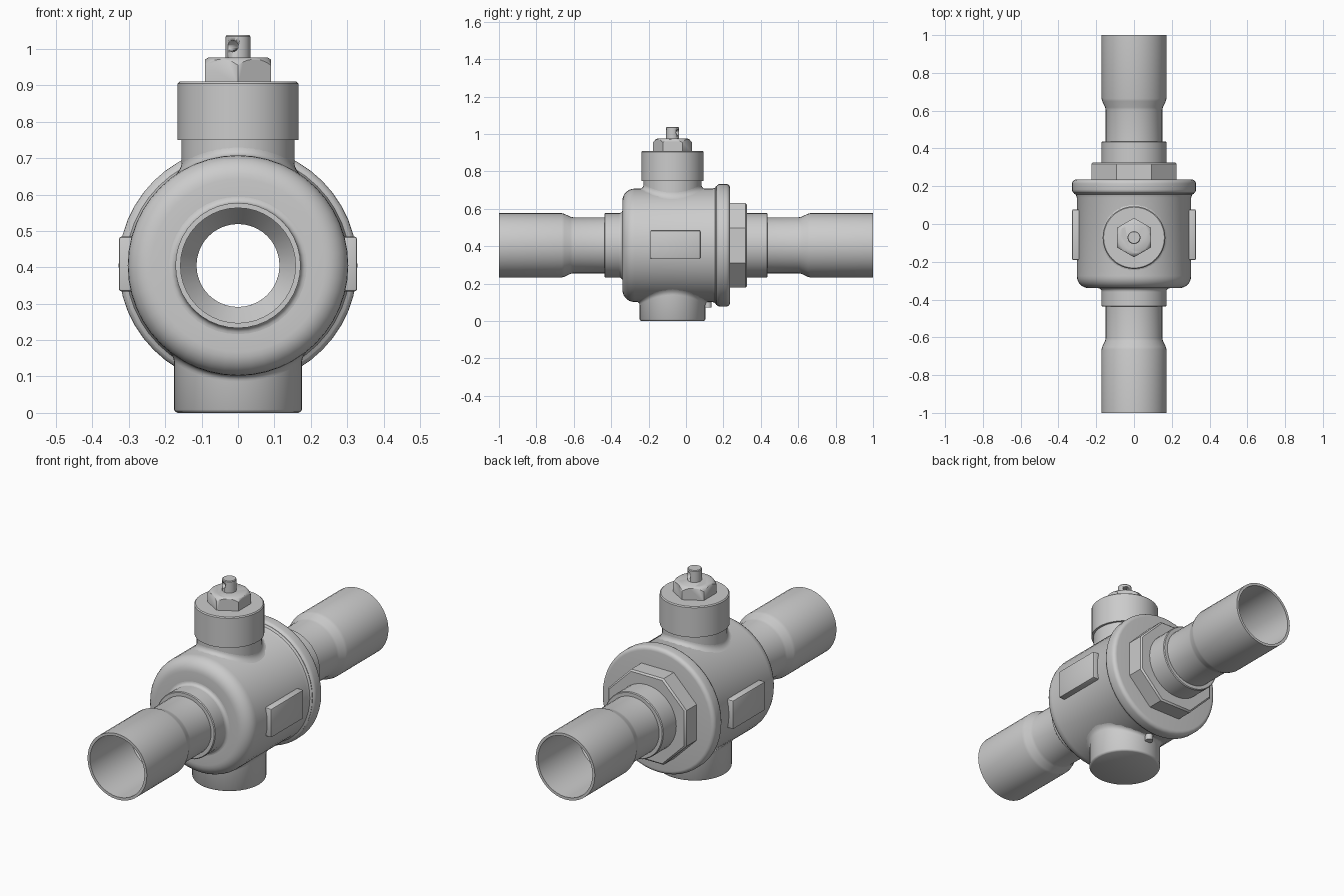
import bpy, bmesh, math
from mathutils import Vector

if "Cube" in bpy.data.objects:
    bpy.data.objects.remove(bpy.data.objects["Cube"])

AXIS_Z = 0.405      # height of the pipe axis
STEM_Y = -0.072     # position of the vertical axis
BODY_R = 0.303
BORE = 0.114


def finish(name, bm, smooth=True):
    bmesh.ops.recalc_face_normals(bm, faces=bm.faces)
    mesh = bpy.data.meshes.new(name)
    bm.to_mesh(mesh)
    bm.free()
    ob = bpy.data.objects.new(name, mesh)
    bpy.context.collection.objects.link(ob)
    if smooth:
        bpy.ops.object.select_all(action='DESELECT')
        ob.select_set(True)
        bpy.context.view_layer.objects.active = ob
        bpy.ops.object.shade_smooth_by_angle(angle=math.radians(35))
    return ob


def lathe(name, profile, axis, closed=True, segs=40, start=0.0):
    """Revolve (position, radius) points; closed makes a ring, open gets end caps."""
    bm = bmesh.new()
    rings = []
    for h, r in profile:
        ring = []
        for i in range(segs):
            a = start + math.tau * i / segs
            c, s = r * math.cos(a), r * math.sin(a)
            co = (c, h, AXIS_Z + s) if axis == 'Y' else (c, STEM_Y + s, h)
            ring.append(bm.verts.new(co))
        rings.append(ring)
    pairs = list(zip(rings, rings[1:]))
    if closed:
        pairs.append((rings[-1], rings[0]))
    else:
        bm.faces.new(rings[0])
        bm.faces.new(rings[-1])
    for p, q in pairs:
        for i in range(segs):
            j = (i + 1) % segs
            bm.faces.new((p[i], p[j], q[j], q[i]))
    return finish(name, bm)


def arc(h, r, rad, a0, a1, n=5):
    """Arc points for rounded profile corners, angles in degrees."""
    return [(h + rad * math.cos(math.radians(a0 + (a1 - a0) * i / n)),
             r + rad * math.sin(math.radians(a0 + (a1 - a0) * i / n))) for i in range(n + 1)]


def boolean(ob, cutter, operation):
    mod = ob.modifiers.new("cut", 'BOOLEAN')
    mod.object = cutter
    mod.operation = operation
    mod.solver = 'EXACT'
    cutter.hide_render = True
    cutter.hide_set(True)


def saddle(name, r0, f, sign, segs=48, steps=5):
    """Concave fillet where a vertical cylinder meets the body."""
    bm = bmesh.new()
    rings = []
    for k in range(steps + 1):
        t = math.pi / 2 * k / steps
        r = r0 + f * (1 - math.cos(t))
        lift = f * (1 - math.sin(t)) - 0.001
        ring = []
        for i in range(segs):
            a = math.tau * i / segs
            x = r * math.cos(a)
            z = AXIS_Z + sign * (math.sqrt(BODY_R ** 2 - x * x) + lift)
            ring.append(bm.verts.new((x, STEM_Y + r * math.sin(a), z)))
        rings.append(ring)
    for p, q in zip(rings, rings[1:]):
        for i in range(segs):
            j = (i + 1) % segs
            bm.faces.new((p[i], p[j], q[j], q[i]))
    return finish(name, bm)


# Main body with rounded front edge and rolled rear flange
body = [(-0.34, BORE), (-0.34, 0.19)]
body += arc(-0.275, BODY_R - 0.065, 0.065, 180, 90, 7)
body += [(0.14, BODY_R), (0.155, 0.308), (0.161, 0.318)]
body += arc(0.182, 0.307, 0.021, 150, 90, 3)
body += arc(0.214, 0.307, 0.021, 90, 0)
body += [(0.235, BORE)]
lathe("valve_body", body, 'Y', segs=48)

# Octagonal nut behind the flange
k = 1 / math.cos(math.pi / 8)
lathe("octagon_nut", [(0.22, 0.13), (0.22, 0.226 * k), (0.318, 0.226 * k),
                      (0.326, 0.218 * k), (0.326, 0.13)], 'Y', segs=8, start=math.pi / 8)

# Pipe ends, each with collar, narrow neck and wide socket
for side, name in ((-1, "front_pipe"), (1, "rear_pipe")):
    prof = [(0.22, BORE), (0.22, 0.172), (0.433, 0.172), (0.437, 0.168), (0.437, 0.15),
            (0.605, 0.15), (0.618, 0.153), (0.65, 0.168), (0.664, 0.172), (1.0, 0.172),
            (1.0, 0.158), (0.664, 0.158), (0.605, BORE)]
    lathe(name, [(h * side, r) for h, r in prof], 'Y')

# Fillet around the front collar
lathe("front_collar_fillet", [(-0.335, 0.16)] + arc(-0.357, 0.189, 0.017, 270, 360)
      + [(-0.335, 0.189)], 'Y')

# Bottom boss
lathe("bottom_boss", [(0.0, 0.166), (0.003, 0.172), (0.009, 0.176), (0.2, 0.176)], 'Z', closed=False)
saddle("bottom_boss_fillet", 0.176, 0.018, -1)

# Small lug between boss and flange
bm = bmesh.new()
bmesh.ops.create_cone(bm, cap_ends=True, segments=20, radius1=0.02, radius2=0.02, depth=0.07)
bmesh.ops.translate(bm, verts=bm.verts, vec=(0, 0.117, 0.107))
finish("flange_lug", bm)

# Bonnet: neck and larger cap
lathe("bonnet", [(0.6, 0.155), (0.75, 0.155), (0.75, 0.166), (0.905, 0.166), (0.91, 0.161)],
      'Z', closed=False)
saddle("bonnet_fillet", 0.155, 0.022, 1)

# Hexagonal gland nut with chamfered corners
hexnut = lathe("gland_nut", [(0.9, 0.104), (0.976, 0.104)], 'Z', closed=False, segs=6, start=math.pi / 2)
chamfer = lathe("gland_chamfer_tool", [(0.89, 0.12), (0.94, 0.12), (0.958, 0.102), (0.970, 0.092),
                                       (0.976, 0.082)], 'Z', closed=False)
boolean(hexnut, chamfer, 'INTERSECT')

# Spindle with an oblique cross hole
stem = lathe("spindle", [(0.93, 0.034), (1.034, 0.034), (1.038, 0.031)], 'Z', closed=False, segs=32)
bm = bmesh.new()
bmesh.ops.create_cone(bm, cap_ends=True, segments=20, radius1=0.016, radius2=0.016, depth=0.12)
hole = finish("spindle_hole_tool", bm)
hole.rotation_euler = Vector((-0.45, -0.9, 0)).to_track_quat('Z', 'Y').to_euler()
hole.location = (0, STEM_Y, 1.008)
boolean(stem, hole, 'DIFFERENCE')

# Rectangular side pads
for side, name in ((-1, "left_pad"), (1, "right_pad")):
    bm = bmesh.new()
    bmesh.ops.create_cube(bm, size=1)
    bmesh.ops.scale(bm, verts=bm.verts, vec=(0.06, 0.268, 0.15))
    bmesh.ops.translate(bm, verts=bm.verts, vec=(side * 0.297, -0.057, 0.409))
    bmesh.ops.bevel(bm, geom=bm.edges[:], offset=0.006, segments=2, affect='EDGES', profile=0.5)
    finish(name, bm)
